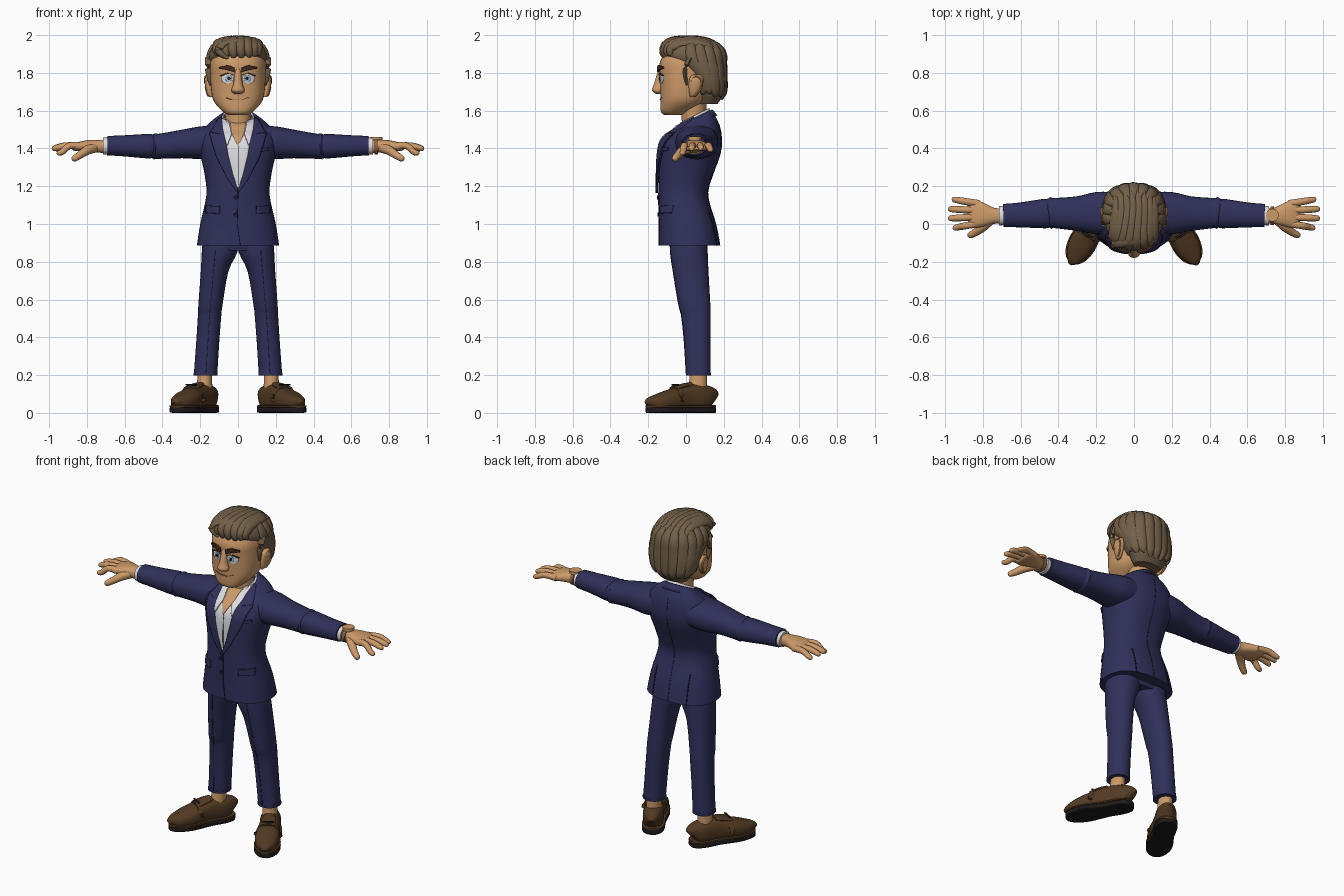
import bpy, bmesh, math
from mathutils import Vector
from mathutils.bvhtree import BVHTree


def material(name, r, g, b):
    m = bpy.data.materials.new(name)
    m.diffuse_color = (r, g, b, 1)
    return m


NAVY = material("navy_cloth", 0.030, 0.030, 0.105)
SEAM = material("dark_seam", 0.012, 0.012, 0.045)
WHITE = material("white_cotton", 0.72, 0.72, 0.74)
SKIN = material("skin", 0.60, 0.32, 0.14)
TAN = material("dark_skin", 0.30, 0.13, 0.055)
HAIR = material("brown_hair", 0.17, 0.115, 0.065)
BROW = material("brow_brown", 0.055, 0.025, 0.013)
SHOE = material("brown_leather", 0.085, 0.042, 0.016)
SOLE = material("black_rubber", 0.012, 0.010, 0.010)
IRIS = material("pale_blue", 0.34, 0.48, 0.62)


def make(name, verts, faces, mat, solid=0):
    me = bpy.data.meshes.new(name)
    me.from_pydata([tuple(v) for v in verts], [], faces)
    me.materials.append(mat)
    if not solid:
        bm = bmesh.new()
        bm.from_mesh(me)
        bmesh.ops.recalc_face_normals(bm, faces=bm.faces)
        bm.to_mesh(me)
        bm.free()
    ob = bpy.data.objects.new(name, me)
    bpy.context.collection.objects.link(ob)
    if solid:
        mod = ob.modifiers.new("thickness", 'SOLIDIFY')
        mod.thickness, mod.offset = solid, -1
    bpy.ops.object.select_all(action='DESELECT')
    ob.select_set(True)
    bpy.context.view_layer.objects.active = ob
    bpy.ops.object.shade_smooth_by_angle(angle=math.radians(42))
    return ob


def tree(ob):
    return BVHTree.FromPolygons([v.co for v in ob.data.vertices],
                                [tuple(p.vertices) for p in ob.data.polygons])


def refine(rows, k=3):
    """Catmull-Rom interpolation of tuples."""
    rows = [Vector(r) for r in rows]
    out = []
    for i in range(len(rows) - 1):
        a, b, c, d = rows[max(i - 1, 0)], rows[i], rows[i + 1], rows[min(i + 2, len(rows) - 1)]
        for j in range(k):
            t = j / k
            out.append(b + (c - a) * (t / 2) + (2 * a - 5 * b + 4 * c - d) * (t * t / 2)
                       + (3 * b - a - 3 * c + d) * (t ** 3 / 2))
    return out + [rows[-1]]


def section(c, u, v, a, b, p, n):
    pts = []
    for i in range(n):
        t = 2 * math.pi * i / n
        x, y = math.cos(t), math.sin(t)
        pts.append(c + u * a * math.copysign(abs(x) ** (2 / p), x)
                   + v * b * math.copysign(abs(y) ** (2 / p), y))
    return pts


def loft(name, rings, mat):
    n = len(rings[0])
    faces = [(k * n + i, k * n + (i + 1) % n, (k + 1) * n + (i + 1) % n, (k + 1) * n + i)
             for k in range(len(rings) - 1) for i in range(n)]
    faces += [tuple(range(n)), tuple(range((len(rings) - 1) * n, len(rings) * n))]
    return make(name, [v for r in rings for v in r], faces, mat)


def zloft(name, rows, mat, p=2.3, n=32, k=3):
    """Rows: z, cx, cy, rx, ry and optional forward tilt."""
    rings = []
    for z, cx, cy, rx, ry, tilt in refine([tuple(r) + (0,) * (6 - len(r)) for r in rows], k):
        ring = section(Vector((cx, cy, z)), Vector((1, 0, 0)), Vector((0, 1, 0)), rx, ry, p, n)
        for v in ring:
            v.z += tilt * (v.y - cy)
        rings.append(ring)
    return loft(name, rings, mat)


def tube(name, rows, mat, p=2, n=16, k=3, snap=None):
    """Rows: x, y, z, half width, half height; snap lays the path on a surface."""
    rows = refine(rows, k)
    cs, ups = [Vector(r[:3]) for r in rows], [Vector((0, 0, 1))] * len(rows)
    if snap:
        hits = [snap.find_nearest(c) for c in cs]
        cs, ups = [h[0] for h in hits], [h[1] for h in hits]
    rings = []
    for i, r in enumerate(rows):
        t = (cs[min(i + 1, len(cs) - 1)] - cs[max(i - 1, 0)]).normalized()
        up = ups[i] if abs(t.dot(ups[i])) < 0.97 else Vector((0, 1, 0))
        side = t.cross(up).normalized()
        rings.append(section(cs[i], side, side.cross(t), r[3], r[4], p, n))
    return loft(name, rings, mat)


def along(line, t):
    f = t * (len(line) - 1)
    i = min(int(f), len(line) - 2)
    return Vector(line[i]).lerp(Vector(line[i + 1]), f - i)


def patch(name, left, right, mat, target, off=0.006, s=1, back=False, n=16, m=8, solid=0.005):
    """Panel between two (x, z) lines, laid on the front or back of a surface."""
    d = 1 if back else -1
    verts = []
    for i in range(n + 1):
        a, b = along(left, i / n), along(right, i / n)
        for j in range(m + 1):
            x, z = a.lerp(b, j / m)
            hit = target.ray_cast(Vector((x * s, d, z)), Vector((0, -d, 0)))[0]
            hit = hit or target.find_nearest(Vector((x * s, 0.1 * d, z)))[0]
            verts.append(hit + Vector((0, d * off, 0)))
    w = m + 1
    faces = [(i * w + j, i * w + j + 1, (i + 1) * w + j + 1, (i + 1) * w + j)
             for i in range(n) for j in range(m)]
    f = faces[len(faces) // 2]
    if (verts[f[1]] - verts[f[0]]).cross(verts[f[3]] - verts[f[0]]).y * d < 0:
        faces = [q[::-1] for q in faces]
    return make(name, verts, faces, mat, solid)


def line(name, pts, mat, target, w=0.003, **kw):
    return patch(name, [(x - w, z - w / 2) for x, z in pts], [(x + w, z + w / 2) for x, z in pts],
                 mat, target, m=2, **kw)


def oval(name, cx, cz, rx, rz, mat, target, off, s=1):
    ts = [math.pi * i / 12 for i in range(13)]
    side = [[(cx + d * rx * math.sin(t), cz + rz * math.cos(t)) for t in ts] for d in (-1, 1)]
    return patch(name, *side, mat, target, off, s)


def collar(name, lower, upper, mat, gap):
    """Open band round the neck; each edge is (radius, height)."""
    verts, n = [], 28
    for r, z in (lower, upper):
        for i in range(n + 1):
            a = gap + (2 * math.pi - 2 * gap) * i / n
            y = 0.04 - r * math.cos(a)
            verts.append(Vector((r * math.sin(a), y, z + 0.5 * (y - 0.04))))
    make(name, verts, [(i, i + 1, n + 2 + i, n + 1 + i) for i in range(n)], mat, 0.008)


# Jacket body
jacket = tree(zloft("jacket_body", [
    (0.885, 0, 0.018, 0.218, 0.162), (1.0, 0, 0.008, 0.2, 0.15), (1.15, 0, -0.015, 0.168, 0.13),
    (1.25, 0, -0.004, 0.175, 0.142), (1.35, 0, 0.015, 0.195, 0.16), (1.42, 0, 0.027, 0.205, 0.162),
    (1.485, 0, 0.04, 0.195, 0.143, 0.1), (1.53, 0, 0.047, 0.15, 0.112, 0.3),
    (1.56, 0, 0.04, 0.1, 0.086, 0.5)], NAVY, 2.4, 48, 4))

# Shirt front, open neck and collars
V = [(0.078, 1.57), (0.072, 1.48), (0.052, 1.36), (0.028, 1.265), (0.001, 1.185)]
patch("shirt_front", [(-x, z) for x, z in V], V, WHITE, jacket, 0.007, n=24, m=12)
N = [(0.045, 1.56), (0.032, 1.48), (0.001, 1.415)]
patch("open_neck", [(-x, z) for x, z in N], N, SKIN, jacket, 0.011)
line("shirt_placket", [(0.004, 1.41), (0.004, 1.21)], SEAM, jacket, 0.0012, off=0.009, solid=0.003)
zloft("neck", [(1.48, 0, 0.045, 0.07, 0.065), (1.56, 0, 0.042, 0.067, 0.065),
               (1.67, 0, 0.04, 0.075, 0.07)], SKIN, 2)
collar("shirt_collar", (0.092, 1.535), (0.083, 1.572), WHITE, 0.55)
collar("jacket_collar", (0.125, 1.515), (0.098, 1.558), NAVY, 0.9)
for s in (-1, 1):
    patch("collar_flap", [(0.085, 1.56), (0.08, 1.5), (0.062, 1.425)],
          [(0.05, 1.55), (0.034, 1.48), (0.055, 1.42)], WHITE, jacket, 0.017, s, solid=0.008)
    # Lapels with notch
    outer = [(0.105, 1.56), (0.152, 1.478), (0.118, 1.36), (0.056, 1.24), (0.002, 1.165)]
    patch("lapel", V, outer, NAVY, jacket, 0.015, s, n=24, solid=0.012)
    line("lapel_edge", outer[1:], SEAM, jacket, 0.0015, off=0.0155, s=s)
    line("lapel_notch", [(0.15, 1.487), (0.1, 1.48)], SEAM, jacket, 0.002, off=0.0175, s=s)
    # Pocket flaps
    patch("pocket_flap", [(0.1, 1.095), (0.1, 1.055)], [(0.172, 1.098), (0.174, 1.06)],
          NAVY, jacket, 0.012, s, solid=0.01)
    line("pocket_seam", [(0.1, 1.054), (0.172, 1.058)], SEAM, jacket, 0.002, off=0.004, s=s)
    line("back_vent", [(0.115, 1.06), (0.118, 0.887)], SEAM, jacket, 0.003, off=0.003, s=s, back=True)
patch("breast_pocket", [(0.105, 1.395), (0.105, 1.378)], [(0.165, 1.408), (0.165, 1.391)],
      NAVY, jacket, 0.010, solid=0.008)
line("front_edge", [(0.0, 1.165), (-0.004, 1.0), (0.012, 0.887)], SEAM, jacket, 0.002, off=0.003)
line("back_seam", [(0, 1.53), (0, 0.887)], SEAM, jacket, 0.0012, off=0.002, back=True)
for z in (1.14, 1.05):
    oval("jacket_button", -0.012, z, 0.011, 0.011, SEAM, jacket, 0.009)

# Trousers
zloft("trouser_hips", [(0.86, 0, 0.015, 0.17, 0.09), (0.9, 0, 0.015, 0.185, 0.1),
                       (1.0, 0, 0.01, 0.17, 0.1)], NAVY)
for s in (-1, 1):
    leg = zloft("trouser_leg", [
        (0.2, s * .172, .066, .062, .065), (0.38, s * .16, .06, .061, .07), (0.52, s * .15, .053, .062, .078),
        (0.57, s * .146, .045, .064, .084), (0.75, s * .124, .025, .073, .094),
        (0.85, s * .098, .015, .094, .1), (0.93, s * .095, .015, .09, .1)], NAVY, 2.2)
    line("trouser_crease", [(0.17, 0.21), (0.15, 0.52), (0.12, 0.86)], SEAM, tree(leg), 0.001,
         off=0.002, s=s, solid=0.003)
    zloft("trouser_cuff", [(0.198, s * .172, .066, .064, .067), (0.212, s * .172, .066, .064, .067)], NAVY, 2.2)
    zloft("ankle", [(0.06, s * .185, .05, .045, .055), (0.13, s * .178, .062, .042, .05),
                    (0.23, s * .175, .066, .036, .043)], SKIN, 2)

    # Loafers: distance from heel, half width, height
    shape = [(0, .02, .10), (.02, .045, .125), (.07, .059, .138), (.16, .058, .138), (.27, .07, .108),
             (.34, .059, .085), (.38, .035, .07), (.393, .012, .05)]
    d = Vector((s * 0.49, -0.87, 0))
    heel = Vector((s * 0.136, 0.142, 0))

    def foot(t, across, z):
        q = heel + d * t + Vector((-d.y, d.x, 0)) * across
        return (q.x, q.y, z)
    tube("shoe_upper", [foot(t, 0, h / 2 + .012) + (w, h / 2) for t, w, h in shape], SHOE, 2.5, 28, 4)
    tube("shoe_welt", [foot(t * 1.02 - .004, 0, .034) + (w + .006, .007) for t, w, h in shape], SHOE, 5, 24, 4)
    tube("shoe_sole", [foot(t * 1.02 - .004, 0, .015) + (w + .006, .015) for t, w, h in shape], SOLE, 6, 24, 4)
    tube("shoe_strap", [foot(.225, a, z) + (.016, .006) for a, z in
                        ((-.069, .06), (-.052, .112), (0, .142), (.052, .112), (.069, .06))], SHOE, 3, 12)
    tube("shoe_bar", [foot(.228, a, .149) + (.006, .005) for a in (-.032, 0, .032)], SOLE, 2, 10)
    tube("shoe_tongue", [foot(t, 0, z) + (w, .012) for t, w, z in
                         ((.14, .03, .15), (.18, .04, .143), (.24, .042, .128))], SHOE, 2.5)
    tube("shoe_apron", [foot(t, a, z) + (.004, .004) for t, a, z in
                        ((.25, -.05, .105), (.31, -.042, .095), (.345, 0, .094), (.31, .042, .095), (.25, .05, .105))],
         SHOE, 2, 8)

# Arms
for s in (-1, 1):
    tube("jacket_sleeve", [
        (s * x, y, z, w, h) for x, y, z, w, h in (
            (.10, .06, 1.44, .11, .085), (.2, .057, 1.43, .112, .086), (.3, .055, 1.423, .092, .075),
            (.42, .058, 1.411, .08, .066), (.44, .058, 1.411, .084, .069), (.455, .057, 1.411, .075, .062),
            (.475, .055, 1.412, .078, .065), (.6, .048, 1.414, .066, .056), (.692, .045, 1.415, .061, .051))],
        NAVY, 2.3, 28)
    tube("shirt_cuff", [(s * .67, .044, 1.413, .05, .044), (s * .714, .044, 1.413, .051, .045)], WHITE, 2.2, 24)
    tube("hand", [(s * x, y, z, w, h) for x, y, z, w, h in (
        (.68, .042, 1.41, .04, .035), (.74, .043, 1.412, .042, .034), (.79, .047, 1.414, .06, .031),
        (.84, .052, 1.41, .074, .025), (.87, .053, 1.406, .066, .018), (.88, .053, 1.405, .045, .01))], SKIN, 2.4, 24)
    for y0, x1, y1, z1 in ((.108, .965, .13, 1.392), (.072, .985, .079, 1.4), (.037, .985, .03, 1.398), (.002, .96, -.02, 1.375)):
        mid = [(.82, y0, 1.41, .019, .019), ((.82 + x1) / 2, (y0 + y1) / 2, 1.415, .0185, .018),
               (x1 - .03, y1 * .85 + y0 * .15, z1 + .007, .017, .016), (x1 - .007, y1, z1, .013, .012),
               (x1, y1, z1 - .001, .004, .004)]
        tube("finger", [(s * r[0],) + r[1:] for r in mid], SKIN, 2, 12)
    tube("thumb", [(s * x, y, z, r, r) for x, y, z, r in (
        (.76, .025, 1.405, .028), (.80, -.015, 1.39, .025), (.84, -.045, 1.363, .02),
        (.87, -.06, 1.345, .016), (.878, -.064, 1.34, .005))], SKIN, 2, 12)
# Wristwatch
tube("watch_band", [(.722, .043, 1.412, .049, .043), (.742, .043, 1.412, .049, .043)], TAN, 2.1, 24)
zloft("watch_face", [(1.445, .732, .047, .034, .034), (1.462, .732, .047, .034, .034)], SKIN, 2, 24)

# Head
head = tree(zloft("head", [
    (1.577, 0, -.07, .05, .045), (1.595, 0, -.06, .08, .073), (1.65, 0, -.018, .128, .117),
    (1.72, 0, .0, .143, .136), (1.80, 0, .02, .147, .16), (1.85, 0, .03, .147, .17),
    (1.9, 0, .04, .133, .155), (1.94, 0, .04, .09, .11)], SKIN, 2.4, 40, 4))
zloft("nose", [(1.688, 0, -.138, .014, .016), (1.697, 0, -.145, .03, .027), (1.712, 0, -.146, .035, .034),
               (1.74, 0, -.138, .025, .032), (1.80, 0, -.13, .018, .022), (1.83, 0, -.125, .014, .012)], SKIN, 2, 20)
line("mouth", [(-.062, 1.668), (-.03, 1.657), (.02, 1.657), (.062, 1.672)], TAN, head, .003, off=.004)
for s in (-1, 1):
    oval("eye_white", .056, 1.77, .033, .026, WHITE, head, .004, s)
    oval("eye_iris", .05, 1.771, .017, .019, IRIS, head, .006, s)
    oval("eye_pupil", .049, 1.771, .008, .009, SOLE, head, .008, s)
    line("upper_lid", [(.02, 1.79), (.055, 1.799), (.092, 1.785)], BROW, head, .004, off=.007, s=s)
    patch("eyebrow", [(.018, 1.826), (.055, 1.842), (.1, 1.832)], [(.02, 1.803), (.057, 1.815), (.1, 1.823)],
          BROW, head, .013, s, solid=.012)
    # Ears with rim
    zloft("ear", [(1.672, s * .143, .035, .008, .012), (1.69, s * .148, .042, .016, .024),
                  (1.73, s * .154, .05, .02, .036), (1.765, s * .158, .055, .02, .038),
                  (1.785, s * .156, .055, .014, .026), (1.792, s * .154, .055, .006, .01)], SKIN, 2, 20)
    tube("ear_rim", [(s * x, y, z, .006, .006) for x, y, z in (
        (.166, .025, 1.755), (.17, .05, 1.783), (.174, .083, 1.76), (.168, .075, 1.71), (.158, .045, 1.68))], SKIN, 2, 8)

# Hair: base shell and swept locks
shell = tree(zloft("hair_base", [
    (1.635, 0, .115, .085, .05), (1.69, 0, .125, .122, .078), (1.76, 0, .118, .145, .09),
    (1.82, 0, .095, .153, .113), (1.865, 0, .055, .156, .15), (1.9, 0, .04, .154, .167),
    (1.945, 0, .03, .132, .147), (1.972, 0, .025, .09, .105), (1.983, 0, .02, .03, .04)], HAIR, 2.2, 40))
for i in range(8):
    x = -.14 + .04 * i
    tube("top_lock", [(x, -.11, 1.885, .014, .01), (x * .95 - .008, -.10, 1.935, .027, .02),
                      (x * .85, -.03, 1.98, .03, .017), (x * .75 + .01, .09, 1.97, .026, .014),
                      (x * .8, .17, 1.93, .006, .005)], HAIR, 2, 10, 4, shell)
for i in range(11):
    a = math.radians(-100 + 20 * i)
    sx, cy = math.sin(a), math.cos(a)
    low = 1.645 + .05 * abs(sx) + .012 * (i % 2)
    tube("back_lock", [(sx * .07, .05 + cy * .09, 1.965, .008, .006), (sx * .14, .05 + cy * .14, 1.91, .028, .012),
                       (sx * .16, .08 + cy * .13, 1.80, .034, .012), (sx * .14, .10 + cy * .11, 1.71, .028, .014),
                       (sx * .10, .10 + cy * .09, low, .008, .008)], HAIR, 2, 10, 4, shell)
for s in (-1, 1):
    tube("sideburn", [(s * .143, .02, 1.88, .032, .014), (s * .147, -.005, 1.82, .028, .012),
                      (s * .146, -.002, 1.77, .018, .009), (s * .144, .005, 1.735, .006, .005)], HAIR, 2, 12)
tube("quiff", [(-.05, -.115, 1.878, .012, .01), (-.10, -.105, 1.915, .028, .022), (-.06, -.09, 1.955, .034, .022),
               (.04, -.075, 1.962, .03, .02), (.12, -.04, 1.935, .01, .008)], HAIR, 2, 12, 4)
